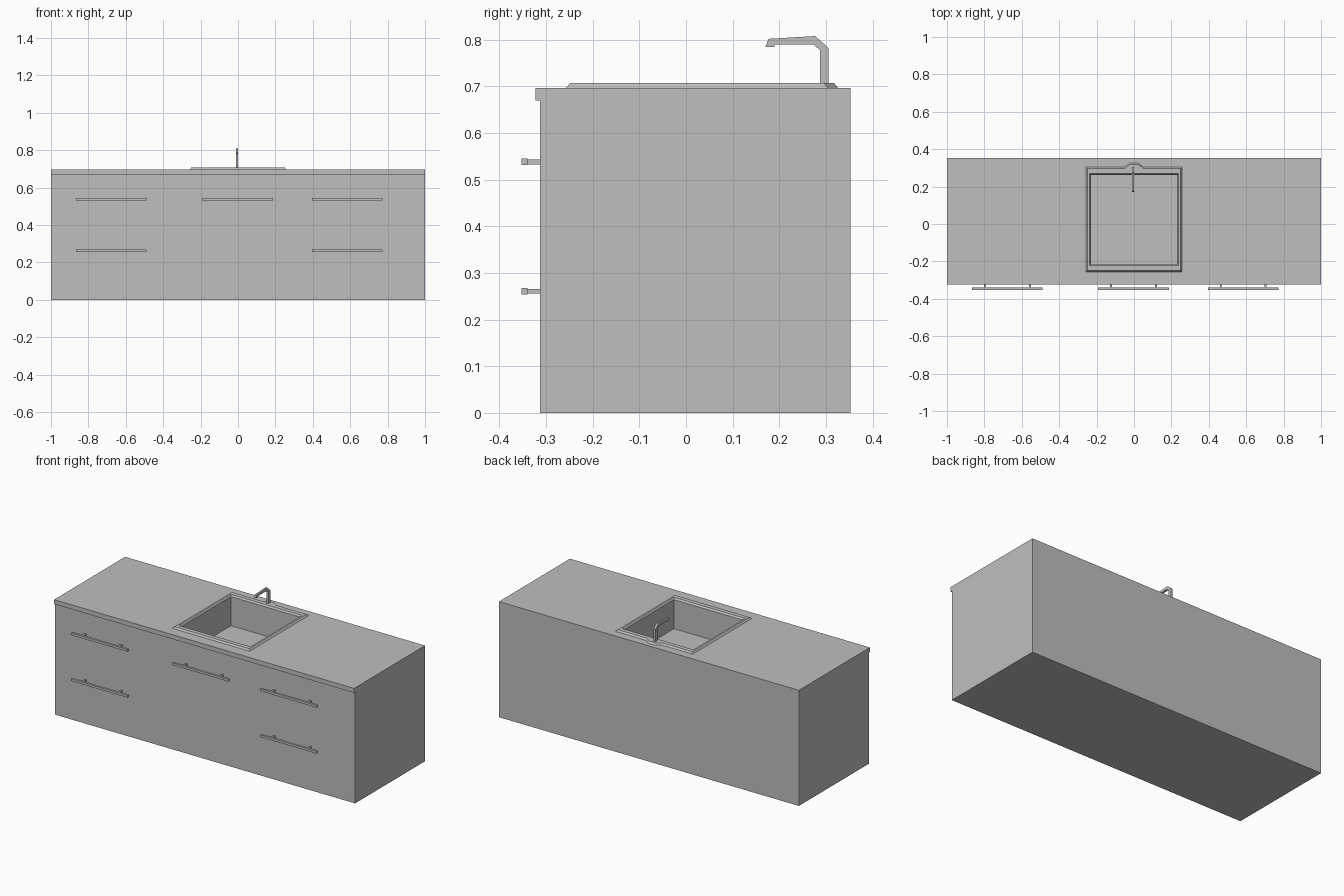
import bpy
import bmesh

if "Cube" in bpy.data.objects:
    bpy.data.objects.remove(bpy.data.objects["Cube"], do_unlink=True)

GREY = (0.52, 0.52, 0.52, 1.0)
grey = bpy.data.materials.new("light_grey")
grey.use_nodes = True
grey.diffuse_color = GREY
grey.node_tree.nodes["Principled BSDF"].inputs["Base Color"].default_value = GREY


def finish(name, bm):
    bmesh.ops.recalc_face_normals(bm, faces=bm.faces)
    mesh = bpy.data.meshes.new(name)
    bm.to_mesh(mesh)
    bm.free()
    mesh.materials.append(grey)
    obj = bpy.data.objects.new(name, mesh)
    bpy.context.collection.objects.link(obj)
    return obj


def extrude_profile(name, yz, x0, x1):
    """Side profile (y, z) swept from x0 to x1."""
    bm = bmesh.new()
    face = bm.faces.new([bm.verts.new((x0, y, z)) for y, z in yz])
    geom = bmesh.ops.extrude_face_region(bm, geom=[face])["geom"]
    moved = [v for v in geom if isinstance(v, bmesh.types.BMVert)]
    bmesh.ops.translate(bm, verts=moved, vec=(x1 - x0, 0, 0))
    return finish(name, bm)


def box(name, x, y, z):
    return extrude_profile(name, [(y[0], z[0]), (y[1], z[0]), (y[1], z[1]), (y[0], z[1])], *x)


# Cabinet with the worktop lip along the front
TOP = 0.697
cabinet = extrude_profile(
    "cabinet",
    [(-0.313, 0), (0.353, 0), (0.353, TOP), (-0.323, TOP), (-0.323, 0.67), (-0.313, 0.67)],
    -1, 1)

# Opening for the sink
cutter = box("sink_cutter", (-0.24, 0.24), (-0.23, 0.275), (0.5, 0.8))
cutter.hide_render = True
cutter.hide_viewport = True
cut = cabinet.modifiers.new("sink_opening", "BOOLEAN")
cut.operation = "DIFFERENCE"
cut.object = cutter
cut.solver = "EXACT"


# Sink: rings lofted from the outer rim down to the basin floor
def ring(half, front, back, bump, z):
    wide, narrow = 0.052, 0.022
    return [(-half, front, z), (half, front, z), (half, back, z),
            (wide, back, z), (narrow, back + bump, z),
            (-narrow, back + bump, z), (-wide, back, z), (-half, back, z)]


RIM = 0.707
rings = [ring(0.257, -0.257, 0.304, 0.022, TOP),
         ring(0.249, -0.249, 0.296, 0.022, RIM),
         ring(0.238, -0.223, 0.27, 0, RIM),
         ring(0.231, -0.215, 0.263, 0, TOP),
         ring(0.231, -0.215, 0.263, 0, 0.522)]
bm = bmesh.new()
loops = [[bm.verts.new(co) for co in r] for r in rings]
for a, b in zip(loops, loops[1:]):
    for i in range(len(a)):
        j = (i + 1) % len(a)
        bm.faces.new((a[i], a[j], b[j], b[i]))
bm.faces.new(loops[-1])
sink = finish("sink", bm)
# The loft is open below, so make its faces look up into the basin
if sink.data.polygons[-1].normal.z < 0:
    sink.data.flip_normals()

# Tap: upright, angled shoulder and spout
extrude_profile(
    "tap",
    [(0.17, 0.784), (0.177, 0.802), (0.277, 0.808), (0.306, 0.782), (0.306, 0.7),
     (0.287, 0.7), (0.287, 0.778), (0.273, 0.79), (0.19, 0.79), (0.19, 0.784)],
    -0.011, 0.001)

# Bar handles on two posts each
for label, x, heights in (("right", -0.677, (0.538, 0.261)),
                          ("middle", -0.003, (0.538,)),
                          ("left", 0.584, (0.538, 0.261))):
    for row, z in zip(("upper", "lower"), heights):
        name = f"{label}_{row}_handle"
        box(name + "_bar", (x - 0.189, x + 0.189), (-0.353, -0.34), (z - 0.007, z + 0.007))
        for side, px in (("right", x - 0.12), ("left", x + 0.12)):
            box(f"{name}_{side}_post", (px - 0.005, px + 0.005),
                (-0.341, -0.312), (z - 0.005, z + 0.005))
